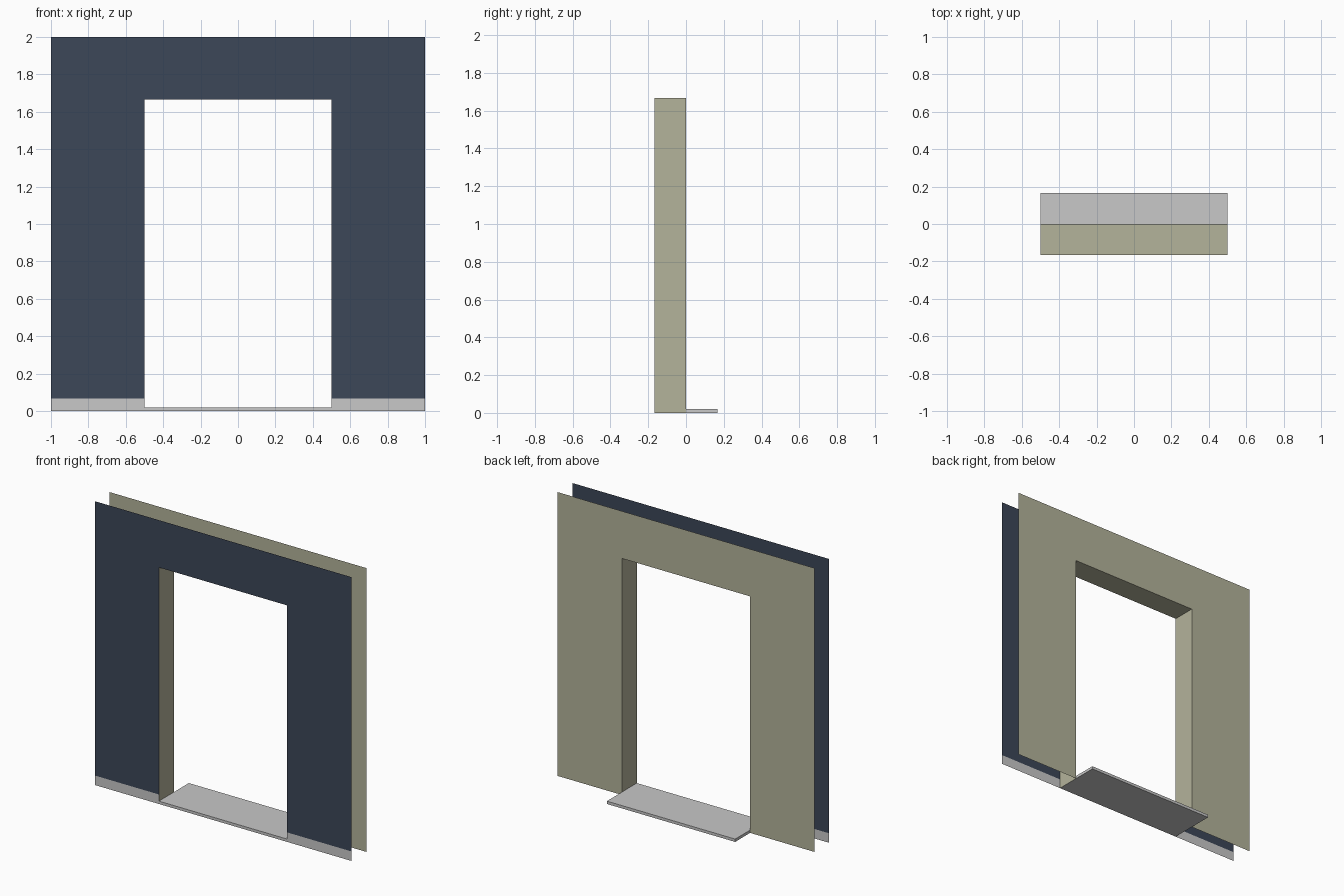
import bpy
import bmesh

if "Cube" in bpy.data.objects:
    bpy.data.objects.remove(bpy.data.objects["Cube"])

W, H = 1.0, 2.0            # half width and height of the wall
DW, DH = 0.5, 5 / 3        # half width and height of the doorway
Y0, Y1 = -1 / 6, 0.0       # front and back wall planes
BASE, SILL = 0.067, 0.02   # skirting height, threshold thickness


def material(name, r, g, b):
    mat = bpy.data.materials.new(name)
    lin = [((c / 255 + 0.055) / 1.055) ** 2.4 for c in (r, g, b)]
    mat.diffuse_color = (*lin, 1)
    mat.use_nodes = True
    mat.node_tree.nodes["Principled BSDF"].inputs["Base Color"].default_value = mat.diffuse_color
    return mat


def build(name, mat, polygons):
    """Make one object from a list of polygons, wound towards the visible side."""
    bm = bmesh.new()
    for poly in polygons:
        bm.faces.new([bm.verts.new(p) for p in poly])
    bmesh.ops.remove_doubles(bm, verts=bm.verts, dist=1e-5)
    mesh = bpy.data.meshes.new(name)
    bm.to_mesh(mesh)
    bm.free()
    mesh.materials.append(mat)
    obj = bpy.data.objects.new(name, mesh)
    bpy.context.collection.objects.link(obj)
    return obj


def arch(y, z):
    """Outline of a wall sheet around the doorway, facing -y."""
    return [(-W, y, z), (-DW, y, z), (-DW, y, DH), (DW, y, DH),
            (DW, y, z), (W, y, z), (W, y, H), (-W, y, H)]


navy = material("dark_blue_paint", 60, 71, 88)
beige = material("beige_plaster", 180, 179, 155)
grey = material("light_grey_trim", 200, 200, 200)

# Wall sheets: painted front above the skirting, plain back to the floor
build("front_wall", navy, [arch(Y0, BASE)])
build("back_wall", beige, [arch(Y1, 0)[::-1]])

# Flat skirting strips either side of the doorway
for side, a, b in (("left", -W, -DW), ("right", DW, W)):
    build(side + "_skirting", grey,
          [[(a, Y0, 0), (b, Y0, 0), (b, Y0, BASE), (a, Y0, BASE)]])

# Doorway lining: two jambs and the head, facing into the opening
path = [(-DW, 0), (-DW, DH), (DW, DH), (DW, 0)]
build("doorway_lining", beige,
      [[(ax, Y0, az), (ax, Y1, az), (bx, Y1, bz), (bx, Y0, bz)]
       for (ax, az), (bx, bz) in zip(path, path[1:])])

# Threshold slab running through the doorway and out at the back
bpy.ops.mesh.primitive_cube_add(size=1, location=(0, 0, SILL / 2))
sill = bpy.context.object
sill.name = "threshold"
sill.scale = (2 * DW, -2 * Y0, SILL)
bpy.ops.object.transform_apply(location=False, rotation=False, scale=True)
sill.data.materials.append(grey)
